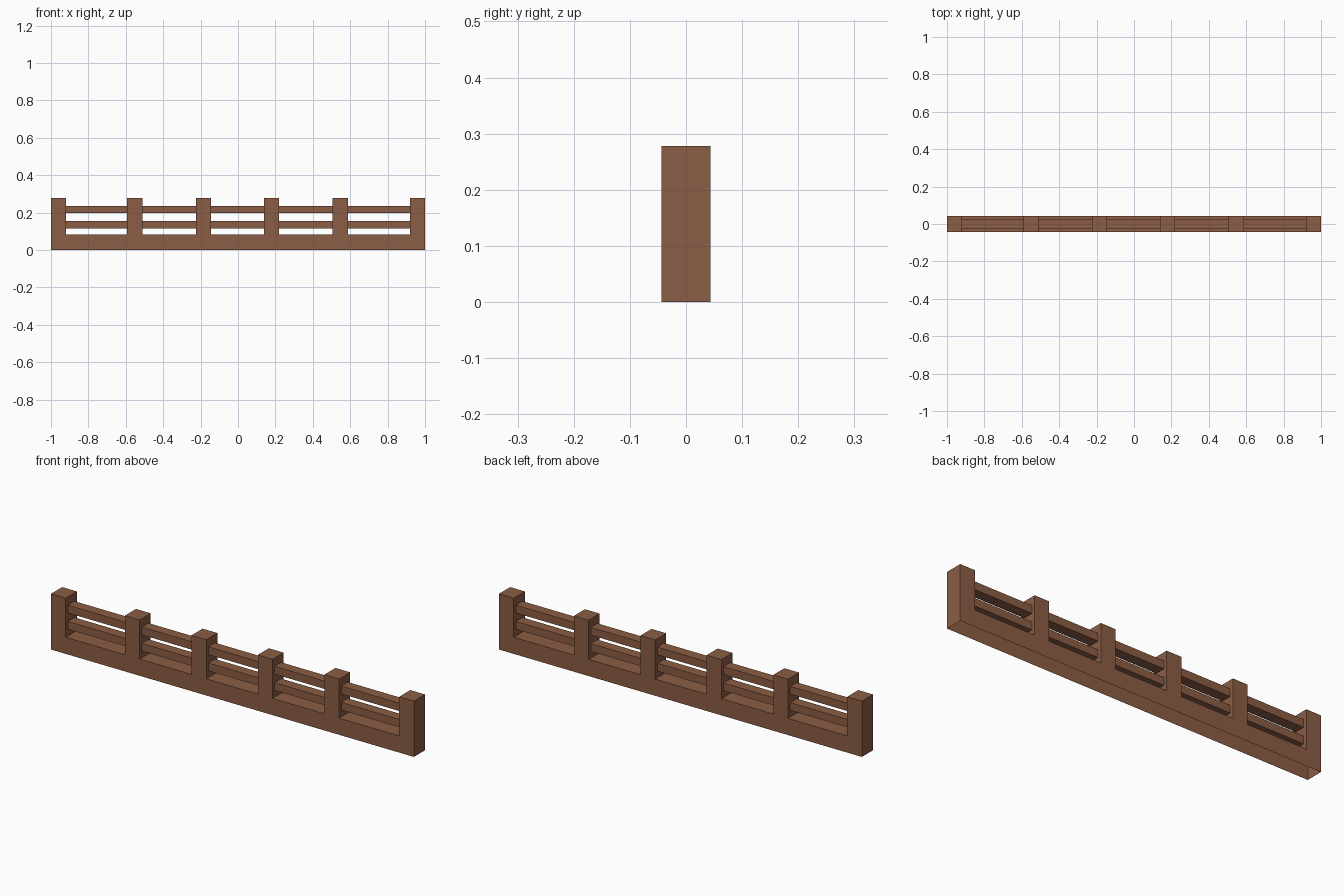
import bpy, bmesh

if "Cube" in bpy.data.objects:
    bpy.data.objects.remove(bpy.data.objects["Cube"])

wood = bpy.data.materials.new("brown_wood")
wood.diffuse_color = (0.26, 0.11, 0.058, 1)
wood.use_nodes = True
wood.node_tree.nodes["Principled BSDF"].inputs["Base Color"].default_value = wood.diffuse_color

HALF_D, BASE_H, TOP, POST = 0.0435, 0.083, 0.278, 0.081
centres = [-1 + POST / 2, -0.552, -0.185, 0.180, 0.547, 1 - POST / 2]
posts = [(c - POST / 2, c + POST / 2) for c in centres]
gaps = [(a[1], b[0]) for a, b in zip(posts, posts[1:])]


def finish(bm, name):
    bmesh.ops.recalc_face_normals(bm, faces=bm.faces[:])
    mesh = bpy.data.meshes.new(name)
    bm.to_mesh(mesh)
    bm.free()
    mesh.materials.append(wood)
    obj = bpy.data.objects.new(name, mesh)
    bpy.context.collection.objects.link(obj)
    return obj


def drop_faces(bm, test):
    bm.normal_update()
    bmesh.ops.delete(bm, geom=[f for f in bm.faces if test(f)], context='FACES_ONLY')


# Base and posts: one comb-shaped profile, extruded in depth, hollow and open below
profile = [(-1, 0)]
for i, (x0, x1) in enumerate(posts):
    if i:
        profile.append((x0, BASE_H))
    profile += [(x0, TOP), (x1, TOP)]
    if i < len(posts) - 1:
        profile.append((x1, BASE_H))
profile.append((1, 0))

bm = bmesh.new()
front = bm.faces.new([bm.verts.new((x, -HALF_D, z)) for x, z in profile])
ext = bmesh.ops.extrude_face_region(bm, geom=[front], use_keep_orig=True)
bmesh.ops.translate(bm, vec=(0, 2 * HALF_D, 0),
                    verts=[v for v in ext["geom"] if isinstance(v, bmesh.types.BMVert)])
bmesh.ops.recalc_face_normals(bm, faces=bm.faces[:])
drop_faces(bm, lambda f: all(abs(v.co.z) < 1e-5 for v in f.verts))
finish(bm, "base_and_posts")

# Rails: two bars in each gap, ends butting against the posts
for name, z0, z1 in (("lower_rail", 0.116, 0.155), ("upper_rail", 0.197, 0.236)):
    bm = bmesh.new()
    for x0, x1 in gaps:
        verts = bmesh.ops.create_cube(bm, size=1)["verts"]
        bmesh.ops.scale(bm, vec=(x1 - x0, 0.052, z1 - z0), verts=verts)
        bmesh.ops.translate(bm, vec=((x0 + x1) / 2, 0, (z0 + z1) / 2), verts=verts)
    drop_faces(bm, lambda f: abs(f.normal.x) > 0.9)
    finish(bm, name)
